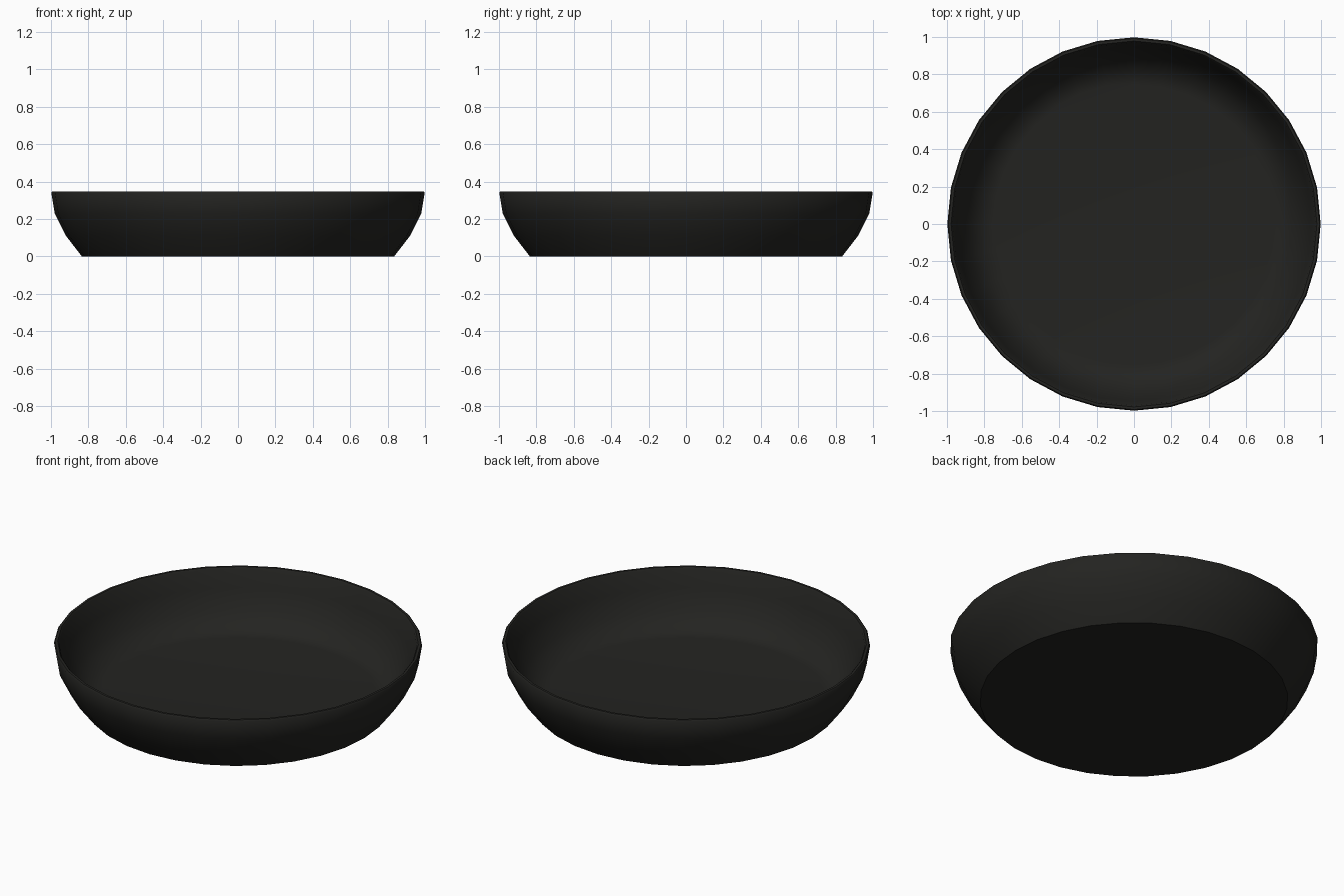
import bpy, bmesh, math

if "Cube" in bpy.data.objects:
    bpy.data.objects.remove(bpy.data.objects["Cube"])

SIDES = 32
# (radius, height) from the outer base, over the rim, down to the inner floor
PROFILE = [(0.835, 0.0), (0.92, 0.11), (0.98, 0.23), (0.998, 0.34), (0.992, 0.348),
           (0.978, 0.348), (0.97, 0.338), (0.948, 0.235), (0.89, 0.125), (0.815, 0.04), (0.75, 0.03)]

# Lathe the dish wall
bm = bmesh.new()
rings = []
for r, z in PROFILE:
    rings.append([bm.verts.new((r * math.cos(2 * math.pi * i / SIDES),
                                r * math.sin(2 * math.pi * i / SIDES), z)) for i in range(SIDES)])
for a, b in zip(rings, rings[1:]):
    for i in range(SIDES):
        j = (i + 1) % SIDES
        bm.faces.new((a[i], a[j], b[j], b[i]))

# Underside and inner floor
bm.faces.new(rings[0][::-1])
bm.faces.new(rings[-1])
bmesh.ops.recalc_face_normals(bm, faces=bm.faces)

mesh = bpy.data.meshes.new("round_dish")
bm.to_mesh(mesh)
bm.free()
dish = bpy.data.objects.new("round_dish", mesh)
bpy.context.collection.objects.link(dish)

# Near-black finish
mat = bpy.data.materials.new("black_finish")
mat.diffuse_color = (0.017, 0.017, 0.015, 1)
mat.use_nodes = True
mat.node_tree.nodes["Principled BSDF"].inputs["Base Color"].default_value = mat.diffuse_color
mesh.materials.append(mat)

bpy.context.view_layer.objects.active = dish
dish.select_set(True)
bpy.ops.object.shade_smooth_by_angle(angle=math.radians(48))
